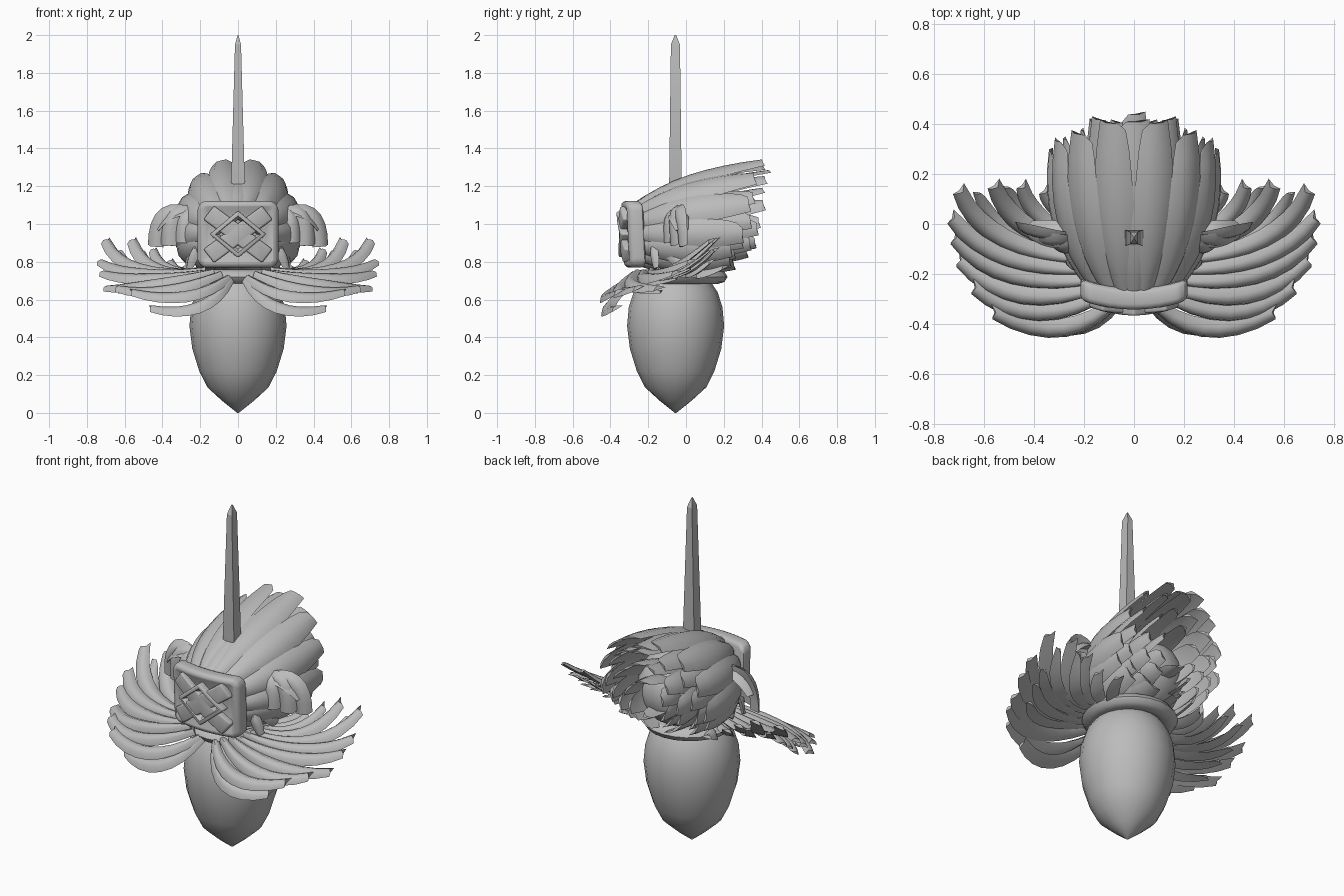
import bpy, bmesh, math, random
from mathutils import Vector, Matrix

if "Cube" in bpy.data.objects:
    bpy.data.objects.remove(bpy.data.objects["Cube"])

random.seed(4)
grey = bpy.data.materials.new("plain_grey")
grey.diffuse_color = (0.5, 0.5, 0.5, 1)
grey.use_nodes = True
grey.node_tree.nodes["Principled BSDF"].inputs["Base Color"].default_value = grey.diffuse_color


def finish(name, bm, angle=40):
    bmesh.ops.recalc_face_normals(bm, faces=bm.faces)
    me = bpy.data.meshes.new(name)
    bm.to_mesh(me)
    bm.free()
    ob = bpy.data.objects.new(name, me)
    bpy.context.collection.objects.link(ob)
    me.materials.append(grey)
    bpy.ops.object.select_all(action='DESELECT')
    ob.select_set(True)
    bpy.context.view_layer.objects.active = ob
    bpy.ops.object.shade_smooth_by_angle(angle=math.radians(angle))
    return ob


def lathe(bm, profile, centre, n=24, closed=False):
    rings = []
    for r, z in profile:
        rings.append([bm.verts.new((centre[0] + r * math.cos(2 * math.pi * i / n),
                                    centre[1] + r * math.sin(2 * math.pi * i / n), z))
                      for i in range(n)])
    pairs = list(zip(rings, rings[1:])) + ([(rings[-1], rings[0])] if closed else [])
    for a, b in pairs:
        for i in range(n):
            j = (i + 1) % n
            bm.faces.new((a[i], a[j], b[j], b[i]))
    if not closed:
        bm.faces.new(rings[0])
        bm.faces.new(rings[-1])


def feather(bm, base, ctrl, tip, width, normal, side=1, thick=0.014, slant=0.03, root=0.45, end=0.65, n=8):
    """Curved blade with a rounded section and a slanted blunt tip."""
    b, c, t = Vector(base), Vector(ctrl), Vector(tip)
    rings = []
    for i in range(n + 1):
        u = i / n
        p = b * (1 - u) ** 2 + c * 2 * u * (1 - u) + t * u * u
        tan = ((c - b) * (1 - u) + (t - c) * u).normalized()
        nrm = Vector(normal(p) if callable(normal) else normal)
        s = tan.cross(nrm).normalized()
        up = s.cross(tan).normalized()
        if u < 0.55:
            w = root + (1 - root) * math.sin(u / 0.55 * math.pi / 2)
        else:
            w = 1 - (1 - end) * ((u - 0.55) / 0.45) ** 2
        w *= width / 2
        k = slant if i == n else 0
        h = thick * (1 - 0.5 * max(0, u - 0.5) / 0.5)
        pts = [p - s * w - up * w * 0.22 - tan * k, p - s * w * 0.5 + up * h * 0.75, p + up * h,
               p + s * w * 0.5 + up * h * 0.75, p + s * w - up * w * 0.22 + tan * k * 0.3, p - up * h * 0.6]
        rings.append([bm.verts.new((side * q.x, q.y, q.z)) for q in pts])
    for r0, r1 in zip(rings, rings[1:]):
        for i in range(6):
            j = (i + 1) % 6
            bm.faces.new((r0[i], r0[j], r1[j], r1[i]))
    bm.faces.new(rings[0])
    bm.faces.new(rings[-1])


# Egg-shaped body
bm = bmesh.new()
lathe(bm, [(0.004, 0), (0.085, 0.065), (0.162, 0.135), (0.205, 0.22), (0.242, 0.34), (0.257, 0.46),
           (0.248, 0.56), (0.222, 0.64), (0.175, 0.71), (0.12, 0.76)], (0, -0.055), 20)
finish("body", bm, 50)

# Thick collar ring
bm = bmesh.new()
lathe(bm, [(0.20 + 0.055 * math.cos(a * math.pi / 4), 0.72 + 0.038 * math.sin(a * math.pi / 4))
           for a in range(8)], (0, -0.035), 24, closed=True)
finish("collar", bm, 50)

# Head under the plumage
bm = bmesh.new()
bmesh.ops.create_uvsphere(bm, u_segments=20, v_segments=12, radius=1,
                          matrix=Matrix.Translation((0, 0.0, 0.94)) @ Matrix.Diagonal((0.25, 0.28, 0.23, 1)))
finish("head", bm, 60)


# Swept-back plumage: concentric layers of blades
def ring_point(a, y, rx, up, down, k):
    c = math.cos(a)
    return (k * rx * math.sin(a), y, 0.94 + k * c * (up if c > 0 else down))


def from_axis(p):
    return (p.x * 1.1 + 1e-4, -0.045, p.z - 0.94)


bm = bmesh.new()
layers = [(1.0, (15, 40, 64, 88, 112, 138, 164), 0.165, -0.26),
          (0.84, (0, 28, 52, 76, 100, 126, 152), 0.14, -0.1),
          (0.62, (15, 48, 80, 112, 148), 0.13, 0.05),
          (0.38, (0, 60, 120, 180), 0.12, 0.1)]
for k, angles, width, y0 in layers:
    for deg in angles:
        a = math.radians(deg)
        tip_y = 0.42 - 0.11 * k * math.sin(a) ** 2 - 0.19 * max(0, -math.cos(a)) * k + random.uniform(-0.02, 0.03)
        base = ring_point(a, y0, 0.17 + 0.1 * (y0 + 0.26), 0.17, 0.15, k)
        ctrl = ring_point(a, max(-0.03, y0 + 0.1), 0.375, 0.335, 0.22, k)
        tip = ring_point(a, tip_y, 0.335, 0.405, 0.17, k)
        for side in ((1,) if deg in (0, 180) else (1, -1)):
            feather(bm, base, ctrl, tip, width, from_axis, side, 0.012)
# central crown blade
feather(bm, (0, -0.27, 1.10), (0, -0.03, 1.27), (0, 0.41, 1.30), 0.19, (0, 0, 1))
finish("plumage", bm, 50)

# Ruff: long blades fanning out from the collar
ruff = [((0.04, -0.27, 0.70), (0.18, -0.50, 0.49), (0.46, -0.37, 0.555)),
        ((0.05, -0.28, 0.71), (0.25, -0.52, 0.56), (0.56, -0.36, 0.64)),
        ((0.09, -0.27, 0.73), (0.40, -0.45, 0.60), (0.64, -0.26, 0.66)),
        ((0.13, -0.25, 0.74), (0.48, -0.38, 0.66), (0.70, -0.15, 0.66)),
        ((0.15, -0.22, 0.74), (0.53, -0.28, 0.68), (0.72, -0.06, 0.74)),
        ((0.17, -0.18, 0.75), (0.56, -0.20, 0.70), (0.73, 0.02, 0.80)),
        ((0.19, -0.14, 0.75), (0.60, -0.12, 0.70), (0.70, 0.13, 0.91)),
        ((0.20, -0.10, 0.75), (0.48, -0.06, 0.70), (0.56, 0.15, 0.91)),
        ((0.21, -0.05, 0.75), (0.40, -0.02, 0.72), (0.45, 0.15, 0.86)),
        ((0.20, 0.00, 0.74), (0.32, 0.04, 0.72), (0.36, 0.13, 0.80)),
        ((0.17, 0.03, 0.73), (0.26, 0.10, 0.72), (0.28, 0.20, 0.77))]
bm = bmesh.new()
for i, (b, c, t) in enumerate(ruff):
    for side in (1, -1):
        feather(bm, b, c, t, 0.09 if i < 8 else 0.075, (0, -0.5, 0.8), side, 0.024, -0.03)
        if 2 < i < 8:  # shorter under-layer
            b2, c2, t2 = (Vector(v) for v in (b, c, t))
            off = Vector((0, 0.035, -0.03))
            feather(bm, b2, b2.lerp(c2, 0.9) + off, b2.lerp(t2, 0.85) + off, 0.065, (0, -0.3, 0.9), side, 0.014)
finish("ruff", bm, 50)

# Drooping ears of three blades each
bm = bmesh.new()
for side in (1, -1):
    for c, t in (((0.30, -0.10, 1.10), (0.295, -0.10, 0.90)),
                 ((0.38, -0.07, 1.13), (0.37, -0.065, 0.885)),
                 ((0.44, -0.03, 1.14), (0.44, -0.02, 0.88))):
        feather(bm, (0.21, -0.05, 1.03), c, t, 0.10, (0.4, -0.85, 0.15), side, 0.022, 0.01, 0.7, 0.9)
    # ear stem
    feather(bm, (0.19, -0.05, 1.02), (0.32, -0.05, 1.11), (0.42, -0.02, 0.97), 0.11, (0.3, 0, 1), side, 0.022, 0)
finish("ears", bm, 50)

# Cheek spikes beside the mask
bm = bmesh.new()
for side in (1, -1):
    feather(bm, (0.20, -0.17, 0.90), (0.24, -0.17, 0.84), (0.26, -0.16, 0.765), 0.06, (0.6, -0.8, 0), side, 0.02, 0)
    feather(bm, (0.19, -0.12, 0.92), (0.25, -0.08, 0.86), (0.27, -0.03, 0.79), 0.09, (1, 0, 0), side, 0.02, 0)
finish("cheek_spikes", bm)


# Mask parts: outlines in (x, z) extruded in y, bevelled and curved round the face
def slab(name, outline, y_front, y_back, inset=0.0, sink=0.0, bevel=0.012):
    bm = bmesh.new()
    f = bm.faces.new([bm.verts.new((x, y_front, 0.945 + z)) for x, z in outline])
    ext = bmesh.ops.extrude_face_region(bm, geom=[f])
    for v in ext["geom"]:
        if isinstance(v, bmesh.types.BMVert):
            v.co.y = y_back
    bmesh.ops.recalc_face_normals(bm, faces=bm.faces)
    bmesh.ops.bevel(bm, geom=bm.edges[:], offset=bevel, segments=3, profile=0.5, affect='EDGES')
    bm.normal_update()
    if inset:
        front = max((q for q in bm.faces if q.normal.y < -0.95), key=lambda q: q.calc_area())
        bmesh.ops.inset_region(bm, faces=[front], thickness=inset)
        bmesh.ops.inset_region(bm, faces=[front], thickness=0.02, depth=-sink)
    for x in (-0.15, -0.1, -0.05, 0, 0.05, 0.1, 0.15):
        bmesh.ops.bisect_plane(bm, geom=bm.verts[:] + bm.edges[:] + bm.faces[:],
                               plane_co=(x, 0, 0), plane_no=(1, 0, 0))
    for v in bm.verts:
        v.co.y += 0.8 * v.co.x ** 2 - 0.05 * (v.co.z - 0.945)
    return finish(name, bm, 35)


W, H, c = 0.215, 0.176, 0.03
slab("mask_plate", [(-W + c, -H), (W - c, -H), (W, -H + c), (W, H - c), (W - c, H), (-W + c, H),
                    (-W, H - c), (-W, -H + c)], -0.335, -0.25, 0.008, 0.012, 0.022)
# crossing arms running from the diamond to the corners
dx, dz, px, pz = 0.155, 0.115, 0.028, 0.036
for s in (1, -1):
    slab("mask_arm", [(s * x, z) for x, z in ((-dx - px, -dz + pz), (-dx + px, -dz - pz),
                                              (dx + px, dz - pz), (dx - px, dz + pz))],
         -0.355, -0.29, bevel=0.01)
# hollow diamond in the centre
slab("mask_diamond", [(-0.15, 0), (0, -0.125), (0.15, 0), (0, 0.125)], -0.362, -0.29, 0.014, 0.035, 0.01)

# Tall tapered horn
bm = bmesh.new()
sections = [(1.13, 0.02, 0.025), (1.22, 0.036, 0.033), (1.95, 0.016, 0.024), (2.0, 0.002, 0.004)]
rings = [[bm.verts.new((sx * hx, -0.056 + sy * hy, z)) for sx, sy in ((-1, -1), (1, -1), (1, 1), (-1, 1))]
         for z, hx, hy in sections]
for r0, r1 in zip(rings, rings[1:]):
    for i in range(4):
        bm.faces.new((r0[i], r0[(i + 1) % 4], r1[(i + 1) % 4], r1[i]))
bm.faces.new(rings[0])
bm.faces.new(rings[-1])
finish("horn", bm, 20)
